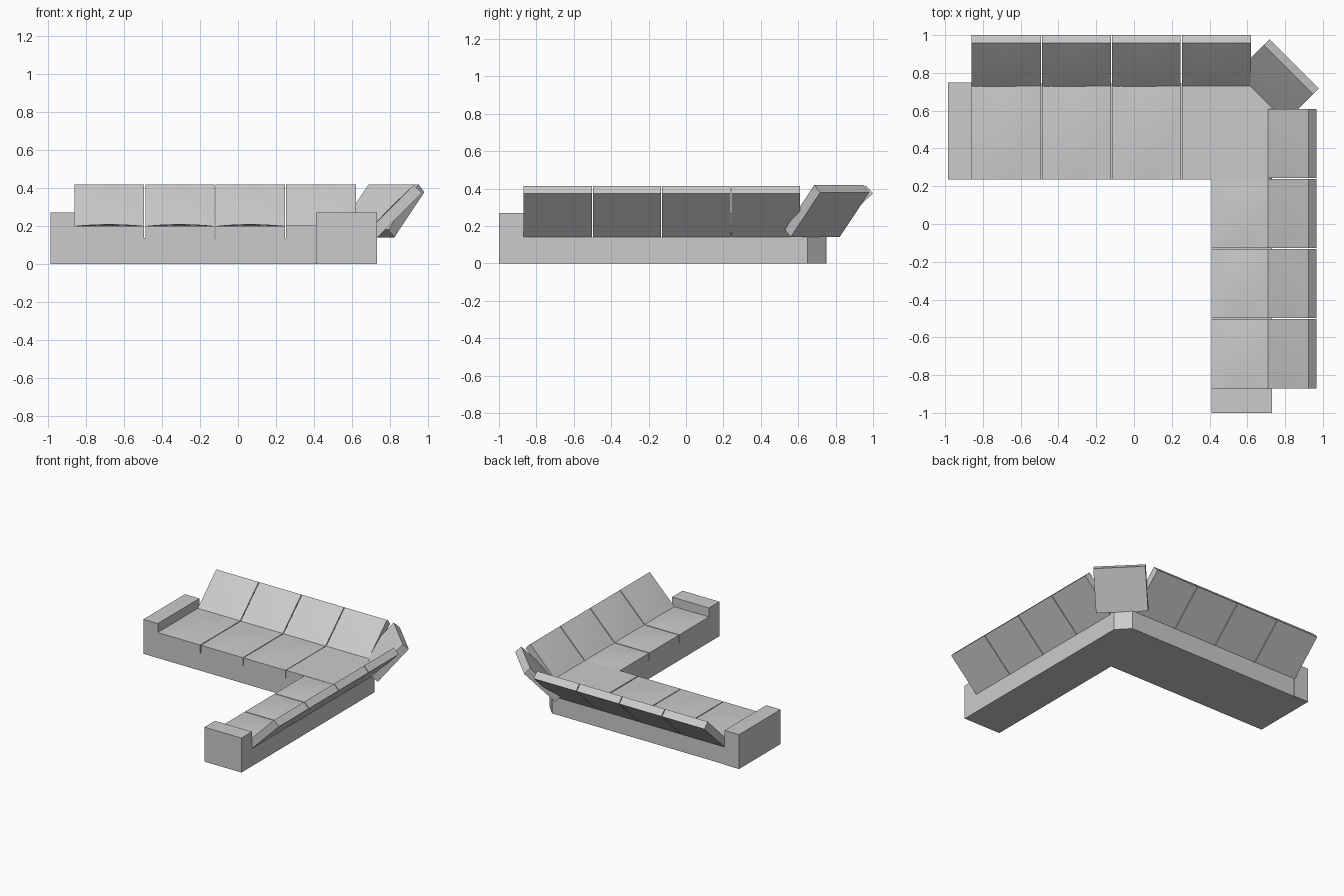
import bpy, bmesh
from mathutils import Vector

if "Cube" in bpy.data.objects:
    bpy.data.objects.remove(bpy.data.objects["Cube"])

N = 8          # grid steps on a padded face
GAP = 0.003    # half gap between neighbouring cushions


def finish(bm, name, smooth=False):
    bmesh.ops.recalc_face_normals(bm, faces=bm.faces)
    mesh = bpy.data.meshes.new(name)
    bm.to_mesh(mesh)
    bm.free()
    ob = bpy.data.objects.new(name, mesh)
    bpy.context.collection.objects.link(ob)
    if smooth:
        bpy.context.view_layer.objects.active = ob
        ob.select_set(True)
        bpy.ops.object.shade_smooth_by_angle(angle=0.5)
        ob.select_set(False)
    return ob


def prism(name, outline, z0, z1):
    bm = bmesh.new()
    face = bm.faces.new([bm.verts.new((x, y, z0)) for x, y in outline])
    ext = bmesh.ops.extrude_face_region(bm, geom=[face], use_keep_orig=True)
    for g in ext["geom"]:
        if isinstance(g, bmesh.types.BMVert):
            g.co.z = z1
    return finish(bm, name)


def box(name, x0, x1, y0, y1, z0, z1):
    return prism(name, [(x0, y0), (x1, y0), (x1, y1), (x0, y1)], z0, z1)


def pad(name, origin, u, v, thick, dome):
    """Slab spanned by u and v from its underside origin, with a crowned top."""
    o, u, v = Vector(origin), Vector(u), Vector(v)
    n = u.cross(v).normalized()
    bm = bmesh.new()
    g = []
    for i in range(N + 1):
        a = i / N
        g.append([bm.verts.new(o + u * a + v * (j / N) + n * (
            thick + dome * 16 * a * (1 - a) * (j / N) * (1 - j / N)))
            for j in range(N + 1)])
    for i in range(N):
        for j in range(N):
            bm.faces.new((g[i][j], g[i + 1][j], g[i + 1][j + 1], g[i][j + 1]))
    b = [bm.verts.new(p) for p in (o, o + u, o + u + v, o + v)]
    bm.faces.new(b[::-1])
    sides = [[r[0] for r in g], g[N], [r[N] for r in g][::-1], g[0][::-1]]
    for k, s in enumerate(sides):
        bm.faces.new([b[k], b[(k + 1) % 4]] + s[::-1])
    return finish(bm, name, True)


# L-shaped base with cut-off outer corner
prism("base", [(-0.86, 0.235), (0.41, 0.235), (0.41, -0.87), (0.73, -0.87),
               (0.73, 0.65), (0.64, 0.745), (-0.86, 0.745)], 0, 0.138)

# Armrests at both ends
box("left_arm", -0.985, -0.86, 0.235, 0.75, 0, 0.27)
box("front_arm", 0.41, 0.73, -1.0, -0.87, 0, 0.27)

# Seat cushions and leaning back cushions along both wings
STEP = 0.37
for i in range(4):
    x0 = -0.86 + STEP * i + (GAP if i else 0)
    w = STEP * (i + 1) - 0.86 - (GAP if i < 3 else 0) - x0
    y0 = -0.87 + STEP * i + (GAP if i else 0)
    d = STEP * (i + 1) - 0.87 - (GAP if i < 3 else 0) - y0
    if i < 3:
        pad(f"rear_seat_{i+1}", (x0, 0.235, 0.138), (w, 0, 0), (0, 0.51, 0), 0.062, 0.01)
        pad(f"right_seat_{i+1}", (0.41, y0, 0.138), (0.32, 0, 0), (0, d, 0), 0.062, 0.01)
    pad(f"rear_back_{i+1}", (x0, 0.752, 0.14), (w, 0, 0), (0, 0.248, 0.235), 0.059, 0.004)
    pad(f"right_back_{i+1}", (0.732, y0 + d, 0.14), (0, -d, 0), (0.233, 0, 0.233), 0.059, 0.004)

# Corner seat cushion
prism("corner_seat", [(0.253, 0.235), (0.73, 0.235), (0.73, 0.65),
                      (0.64, 0.745), (0.253, 0.745)], 0.138, 0.202)

# Corner back cushion, turned 45 degrees
r = 0.5 ** 0.5
h, s, lean = 0.131, 0.976 * r, 0.223 * r
pad("corner_back", (s - h, s + h, 0.14), (2 * h, -2 * h, 0), (lean, lean, 0.238), 0.06, 0.002)
